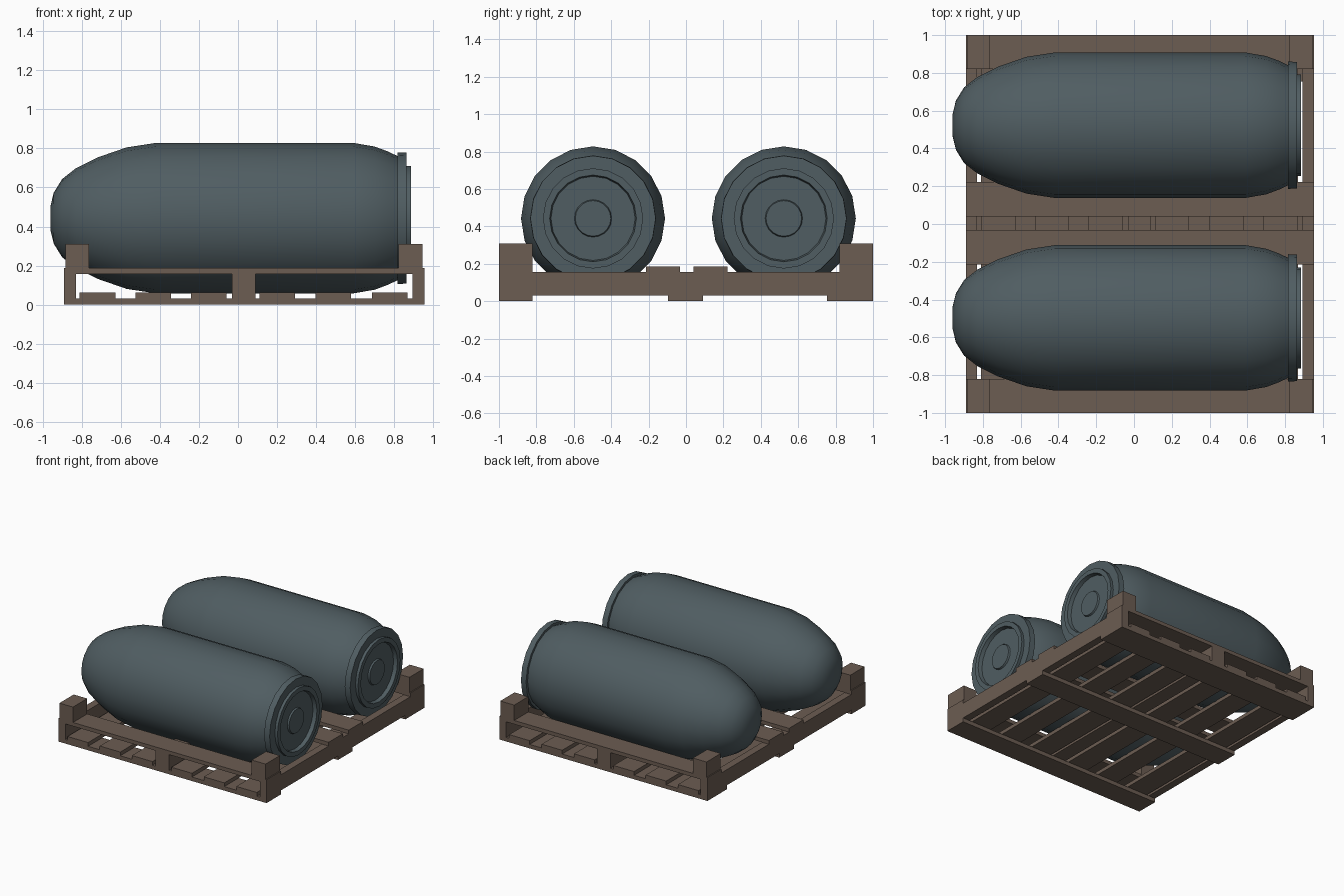
import bpy, bmesh, math

if "Cube" in bpy.data.objects:
    bpy.data.objects.remove(bpy.data.objects["Cube"])

def material(name, rgb):
    m = bpy.data.materials.new(name)
    m.diffuse_color = (*rgb, 1)
    m.use_nodes = True
    m.node_tree.nodes["Principled BSDF"].inputs["Base Color"].default_value = m.diffuse_color
    return m

WOOD = material("brown_wood", (0.150, 0.109, 0.085))
STEEL = material("blue_grey_steel", (0.080, 0.110, 0.122))

def finish(name, bm, mat):
    bmesh.ops.recalc_face_normals(bm, faces=bm.faces)
    me = bpy.data.meshes.new(name)
    bm.to_mesh(me)
    bm.free()
    me.materials.append(mat)
    ob = bpy.data.objects.new(name, me)
    bpy.context.collection.objects.link(ob)
    return ob

def box(name, x, y, z):
    """Box from (min, max) pairs."""
    bm = bmesh.new()
    bmesh.ops.create_cube(bm, size=1)
    for v in bm.verts:
        v.co = [a + (b - a) * (c + 0.5) for c, (a, b) in zip(v.co, (x, y, z))]
    return finish(name, bm, WOOD)

def lathe_x(name, profile, cy, cz, sides=20):
    """Revolve (x, radius) points around an axis along x, with capped ends."""
    bm = bmesh.new()
    rings = []
    for px, r in profile:
        rings.append([bm.verts.new((px, cy + r * math.cos(2 * math.pi * i / sides),
                                    cz + r * math.sin(2 * math.pi * i / sides)))
                      for i in range(sides)])
    for a, b in zip(rings, rings[1:]):
        for i in range(sides):
            j = (i + 1) % sides
            bm.faces.new((a[i], a[j], b[j], b[i]))
    bm.faces.new(rings[0])
    bm.faces.new(rings[-1])
    ob = finish(name, bm, STEEL)
    bpy.ops.object.select_all(action='DESELECT')
    ob.select_set(True)
    bpy.context.view_layer.objects.active = ob
    bpy.ops.object.shade_smooth_by_angle(angle=math.radians(42))
    return ob

# Tanks: rounded nose, straight body, tapered tail, flange, recessed end with hub
PROFILE = [(-0.96, 0.06), (-0.943, 0.13), (-0.90, 0.20), (-0.83, 0.255), (-0.72, 0.31),
           (-0.57, 0.362), (-0.42, 0.385), (0.59, 0.385), (0.70, 0.366), (0.77, 0.34),
           (0.815, 0.318), (0.815, 0.337), (0.862, 0.335), (0.862, 0.268),
           (0.885, 0.268), (0.885, 0.232), (0.855, 0.225), (0.855, 0.10), (0.868, 0.095)]
for side, cy in (("front", -0.497), ("back", 0.523)):
    lathe_x(f"tank_{side}", PROFILE, cy, 0.443)

X0, X1 = -0.89, 0.953

# Bottom runners along x
for i, y in enumerate([(-1, -0.82), (-0.095, 0.09), (0.755, 1)]):
    box(f"bottom_runner_{i}", (X0, X1), y, (0, 0.032))

# Floor slats along y, three either side of the middle beam
for i, x in enumerate([-0.81, -0.525, -0.24, 0.11, 0.397, 0.685]):
    box(f"floor_slat_{i}", (x, x + 0.182), (-1, 1), (0.032, 0.062))

# Cross beams along y
for i, x in enumerate([(X0, -0.83), (-0.03, 0.09), (0.893, X1)]):
    box(f"cross_beam_{i}", x, (-1, 1), (0.032, 0.157))

# Top rails along x
for i, y in enumerate([(-1, -0.82), (-0.215, -0.033), (0.04, 0.222), (0.82, 1)]):
    box(f"top_rail_{i}", (X0, X1), y, (0.157, 0.187))

# Corner blocks
for i, x in enumerate([(-0.882, -0.762), (0.822, 0.945)]):
    for j, y in enumerate([(-1, -0.82), (0.82, 1)]):
        box(f"corner_block_{i}{j}", x, y, (0.187, 0.31))
